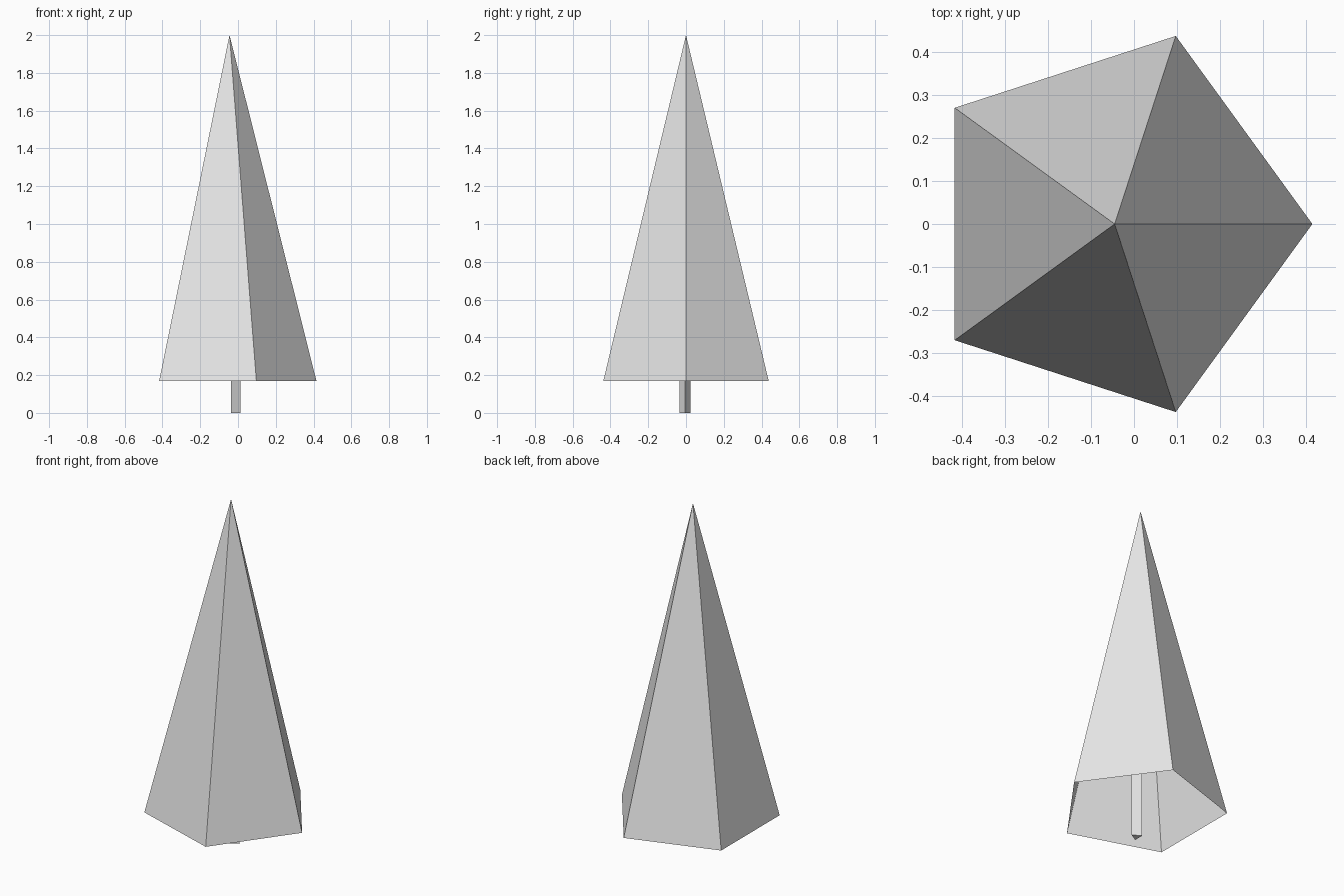
import bpy
import bmesh
import math
from mathutils import Vector

cube = bpy.data.objects.get("Cube")
if cube:
    bpy.data.objects.remove(cube, do_unlink=True)

# One plain grey for the whole tree
grey = bpy.data.materials.new("light_grey")
grey.use_nodes = True
colour = (0.8, 0.8, 0.8, 1.0)
grey.diffuse_color = colour
grey.node_tree.nodes["Principled BSDF"].inputs["Base Color"].default_value = colour


def ring(bm, sides, radius, centre, z):
    """Regular ring of vertices with its first corner towards +x."""
    return [bm.verts.new(Vector((centre[0] + radius * math.cos(a),
                                 centre[1] + radius * math.sin(a), z)))
            for a in (math.tau * i / sides for i in range(sides))]


def finish(bm, name):
    mesh = bpy.data.meshes.new(name)
    bm.to_mesh(mesh)
    bm.free()
    mesh.materials.append(grey)
    obj = bpy.data.objects.new(name, mesh)
    bpy.context.collection.objects.link(obj)
    return obj


# Foliage: five-sided cone, open underneath
bm = bmesh.new()
rim = ring(bm, 5, 0.46, (-0.045, 0), 0.17)
tip = bm.verts.new((-0.045, 0, 2.0))
for i, corner in enumerate(rim):
    bm.faces.new((corner, rim[(i + 1) % 5], tip))
finish(bm, "foliage")

# Trunk: thin three-sided post reaching up inside the foliage
bm = bmesh.new()
foot = ring(bm, 3, 0.033, (-0.02, -0.005), 0.0)
head = ring(bm, 3, 0.033, (-0.02, -0.005), 0.6)
for i in range(3):
    j = (i + 1) % 3
    bm.faces.new((foot[i], foot[j], head[j], head[i]))
bm.faces.new(foot[::-1])
bm.faces.new(head)
finish(bm, "trunk")
